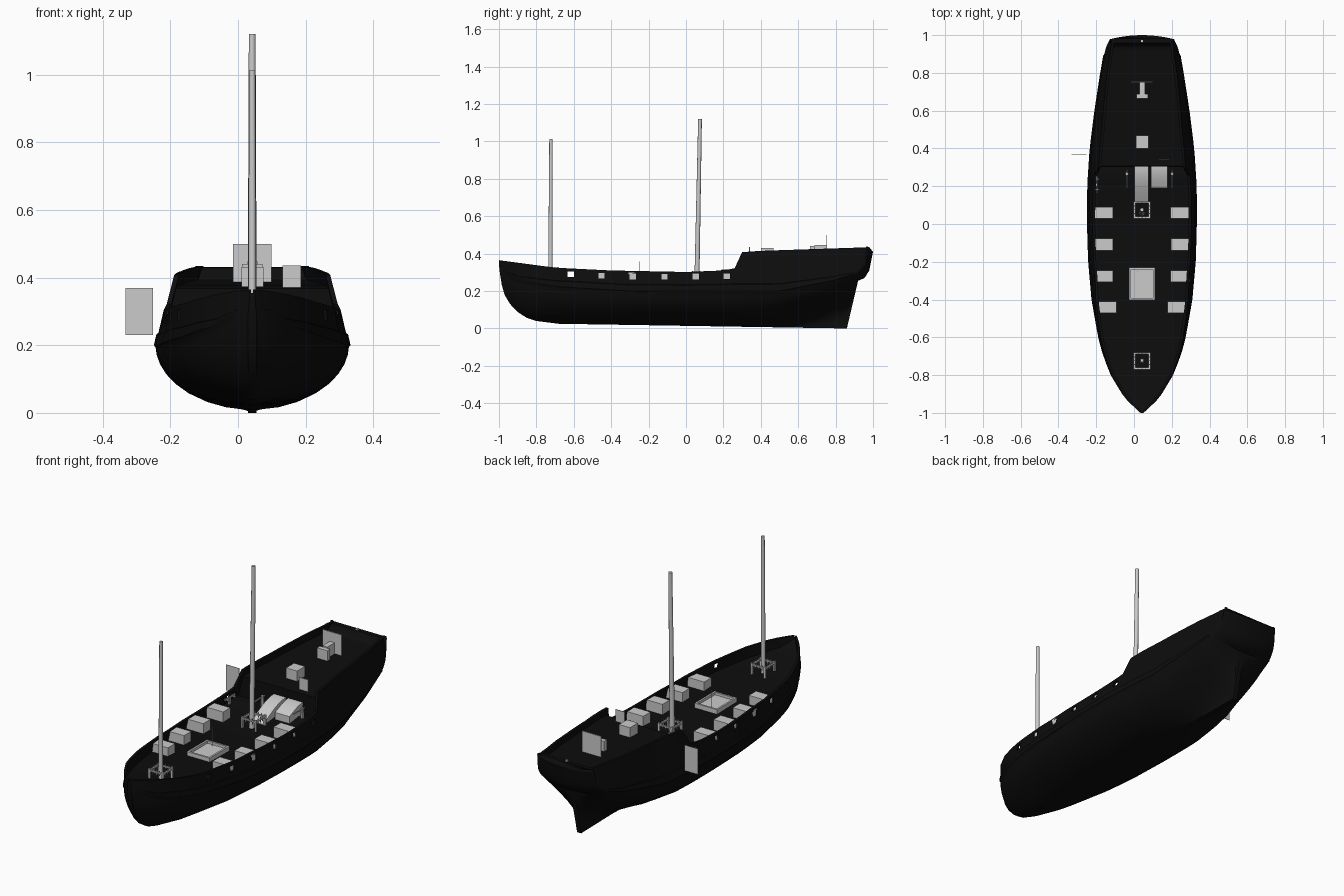
import bpy, bmesh, math
from mathutils import Vector, Matrix

if "Cube" in bpy.data.objects:
    bpy.data.objects.remove(bpy.data.objects["Cube"])

CX = 0.042  # centre line of the ship


def material(name, c):
    m = bpy.data.materials.new(name)
    m.diffuse_color = (c, c, c, 1)
    m.use_nodes = True
    m.node_tree.nodes["Principled BSDF"].inputs["Base Color"].default_value = m.diffuse_color
    return m


BLACK = material("tarred_black", 0.004)
GREY = material("pale_grey", 0.6)


def finish(name, bm, mat, smooth=None):
    bmesh.ops.recalc_face_normals(bm, faces=bm.faces[:])
    me = bpy.data.meshes.new(name)
    bm.to_mesh(me)
    bm.free()
    ob = bpy.data.objects.new(name, me)
    bpy.context.collection.objects.link(ob)
    me.materials.append(mat)
    if smooth:
        bpy.ops.object.select_all(action='DESELECT')
        ob.select_set(True)
        bpy.context.view_layer.objects.active = ob
        bpy.ops.object.shade_smooth_by_angle(angle=math.radians(smooth))
    return ob


def add_box(bm, x0, x1, y0, y1, z0, z1):
    m = Matrix.Translation(((x0 + x1) / 2, (y0 + y1) / 2, (z0 + z1) / 2))
    m = m @ Matrix.Diagonal((x1 - x0, y1 - y0, z1 - z0, 1))
    bmesh.ops.create_cube(bm, size=1, matrix=m)


def boxes(name, dims, mat=GREY):
    bm = bmesh.new()
    for d in dims:
        add_box(bm, *d)
    return finish(name, bm, mat)


def rod(name, a, b, r1, r2, n=12):
    a, b = Vector(a), Vector(b)
    bm = bmesh.new()
    m = Matrix.Translation((a + b) / 2) @ (b - a).to_track_quat('Z', 'Y').to_matrix().to_4x4()
    bmesh.ops.create_cone(bm, cap_ends=True, segments=n, radius1=r1, radius2=r2,
                          depth=(b - a).length, matrix=m)
    return finish(name, bm, GREY, 40)


def interp(pts, y):
    for (a, u), (b, v) in zip(pts, pts[1:]):
        if y <= b:
            return u + (v - u) * max(0, (y - a) / (b - a))
    return pts[-1][1]


# Hull lines along the length: beam, sheer, keel, widest height, fullness, tumblehome
BEAM = [(-1, .008), (-.985, .025), (-.95, .06), (-.9, .1), (-.8, .16), (-.7, .2), (-.6, .227),
        (-.4, .262), (-.2, .28), (0, .286), (.2, .285), (.4, .272), (.6, .247), (.8, .216),
        (.95, .19), (1, .17)]
SHEER = [(-1, .365), (-.7, .325), (-.4, .31), (0, .302), (.2, .31), (.26, .322), (.3, .408),
         (.4, .415), (1, .435)]
KEEL = [(-1, .34), (-.99, .25), (-.97, .18), (-.94, .13), (-.9, .088), (-.85, .056),
        (-.8, .04), (-.68, .025), (.86, 0), (.92, .255), (.955, .27), (.98, .31), (1, .41)]
WIDE = [(-1, .352), (-.97, .3), (-.9, .26), (-.7, .225), (-.3, .2), (.5, .2), (.8, .26),
        (.92, .3), (.98, .345), (1, .425)]
FULL = [(-1, .7), (-.7, .6), (-.4, .5), (.3, .5), (.5, .8), (.7, 2), (.86, 5), (.92, .5), (1, .5)]
TUMBLE = [(-1, 0), (-.7, .2), (-.3, .8), (.8, .85), (1, 1.3)]
DECK_DROP = [(-1, .01), (-.95, .05), (-.8, .06), (.302, .06), (.306, .04), (.95, .04), (.97, .004), (1, .004)]


def deck_z(y):
    if .26 < y < .304:
        return .26
    return interp(SHEER, y) - interp(DECK_DROP, y)


def section(y):
    w, zt, zb, zw = (interp(c, y) for c in (BEAM, SHEER, KEEL, WIDE))
    e, k = interp(FULL, y), interp(TUMBLE, y)
    wale = .005 if -.97 < y < .9 else 0

    def half(z):
        if z >= zw:
            return w * (1 - k * (z - zw))
        t = max(0, (z - zb) / (zw - zb))
        return max(min(.012, w), w * (1 - (1 - t) ** 2) ** e)

    pts = []
    for t in (0, .04, .12, .25, .4, .55, .7, .85, .97):
        z = zb + (zw - zb) * t
        pts.append((half(z), z))
    top = min(zt, .32)
    if top < zw + .01:
        top = zt
    for s, extra in ((0, wale), (.3, wale), (.33, 0), (.65, 0)):
        z = zw + (top - zw) * s
        pts.append((half(z) + extra, z))
    pts.append((half(zt), zt))
    d = deck_z(y)
    pts.append((max(.003, half(zt) - .014), zt))
    pts.append((max(.003, half(d) - .014), d))
    return pts


# Hull: lofted outer skin, bulwark and deck in one closed body
stations = sorted({-1, -.995, -.985, -.97, -.94, -.9, -.85, -.8, -.74, .26, .28, .301, .306,
                   .86, .875, .89, .905, .92, .94, .955, .97, .98, .99, 1}
                  | {round(-.68 + .07 * i, 3) for i in range(22)})
bm = bmesh.new()
rings = []
for y in stations:
    half = section(y)
    loop = [(h, z) for h, z in half] + [(-h, z) for h, z in reversed(half)]
    bend = max(0, (y - .9) / .1) * .022
    rings.append([bm.verts.new((CX + h, y - bend * (h / .17) ** 2, z)) for h, z in loop])
for a, b in zip(rings, rings[1:]):
    n = len(a)
    for i in range(n):
        j = (i + 1) % n
        bm.faces.new((a[i], a[j], b[j], b[i]))
bm.faces.new(rings[0])
bm.faces.new(rings[-1])
hull = finish("hull", bm, BLACK, 35)

# Square gun ports cut through both bulwarks
PORTS = [(-.617, .29), (-.452, .282), (-.285, .278), (-.115, .277), (.052, .278), (.217, .28)]
cutter = boxes("port_cutter", [(-.5, .6, y - .017, y + .017, z - .015, z + .015)
                               for y, z in PORTS], BLACK)
cutter.hide_render = True
mod = hull.modifiers.new("ports", 'BOOLEAN')
mod.operation = 'DIFFERENCE'
mod.solver = 'EXACT'
mod.object = cutter
bpy.context.view_layer.objects.active = hull
bpy.ops.object.modifier_apply(modifier="ports")
bpy.data.objects.remove(cutter)

# Deck chests behind the ports
dims = []
for y, off in ((.06, .202), (-.108, .204), (-.277, .202), (-.44, .185)):
    for s in (-1, 1):
        x = CX + s * off
        dims.append((x - .05, x + .05, y - .031, y + .031, .24, .3))
boxes("deck_chests", dims)

# Cargo hatch: raised frame, lid and a thin post
x0, x1, y0, y1 = CX - .068, CX + .068, -.402, -.23
boxes("hatch_frame", [(x0, x0 + .01, y0, y1, .24, .272), (x1 - .01, x1, y0, y1, .24, .272),
                      (x0, x1, y0, y0 + .01, .24, .272), (x0, x1, y1 - .01, y1, .24, .272)])
boxes("hatch_lid", [(x0 + .01, x1 - .01, y0 + .01, y1 - .01, .24, .258)])
rod("hatch_post", (.02, -.25, .25), (.02, -.25, .358), .002, .002, 6)

# Masts
rod("fore_mast", (CX, -.725, .25), (CX, -.722, 1.012), .012, .009)
rod("main_mast", (CX, .058, .24), (CX, .075, 1.12), .0135, .01)

# Pin rails around the masts
for name, y, z in (("fore_pin_rail", -.724, .322), ("main_pin_rail", .075, .3)):
    r, t = .04, .005
    dims = []
    for s in (-1, 1):
        dims.append((CX + s * r - t, CX + s * r + t, y - r, y + r, z - .01, z - .003))
        dims.append((CX - r, CX + r, y + s * r - t, y + s * r + t, z - .01, z - .003))
        for q in (-1, 1):
            dims.append((CX + s * r - t, CX + s * r + t, y + q * r - t, y + q * r + t, z - .075, z + .004))
        for i in (-1, 0, 1):
            px = CX + i * .02
            dims.append((px - .002, px + .002, y + s * r - .002, y + s * r + .002, z - .022, z + .006))
            py = y + i * .02
            dims.append((CX + s * r - .002, CX + s * r + .002, py - .002, py + .002, z - .022, z + .006))
    boxes(name, dims)


# Curved ramps leading up to the raised stern deck
def ramp(name, x0, x1, y0, y1, z0, z1):
    bm = bmesh.new()
    prev = None
    for i in range(9):
        t = i / 8
        y, z = y0 + (y1 - y0) * t, z0 + (z1 - z0) * math.sin(t * math.pi / 2)
        row = [bm.verts.new(p) for p in ((x0, y, z), (x1, y, z), (x1, y, .235), (x0, y, .235))]
        if prev:
            for k in range(4):
                bm.faces.new((prev[k], prev[(k + 1) % 4], row[(k + 1) % 4], row[k]))
        else:
            bm.faces.new(row)
        prev = row
    bm.faces.new(prev)
    return finish(name, bm, GREY, 40)


ramp("main_ramp", .003, .076, .112, .31, .25, .325)
ramp("side_ramp", .09, .178, .19, .31, .29, .325)

# Thin upright panels
boxes("stern_door_panel", [(.132, .186, .338, .342, .365, .436)])
boxes("outboard_panel", [(-.332, -.252, .369, .371, .23, .37)])
boxes("helm_panel", [(-.015, .099, .75, .755, .375, .5)])

# Stern deck fittings
boxes("stern_chest", [(.01, .076, .4, .468, .37, .431)])
boxes("helm_box", [(.012, .073, .664, .688, .375, .44), (.028, .057, .688, .75, .385, .447)])
boxes("rudder_head", [(CX - .006, CX + .006, .962, .974, .42, .438)])

# Small pumps and side fitting on the main deck
for i, x in enumerate((-.038, .202)):
    rod(f"deck_pump_{i + 1}", (x, .265, .25), (x, .265, .318), .01, .008, 8)
    boxes(f"pump_handle_{i + 1}", [(x - .003, x + .003, .19, .285, .308, .314)])
boxes("side_cleat", [(-.199, -.193, .165, .255, .285, .293), (-.21, -.182, .18, .186, .28, .288),
                     (-.21, -.182, .235, .241, .28, .288), (-.2, -.192, .2, .215, .25, .29)])
